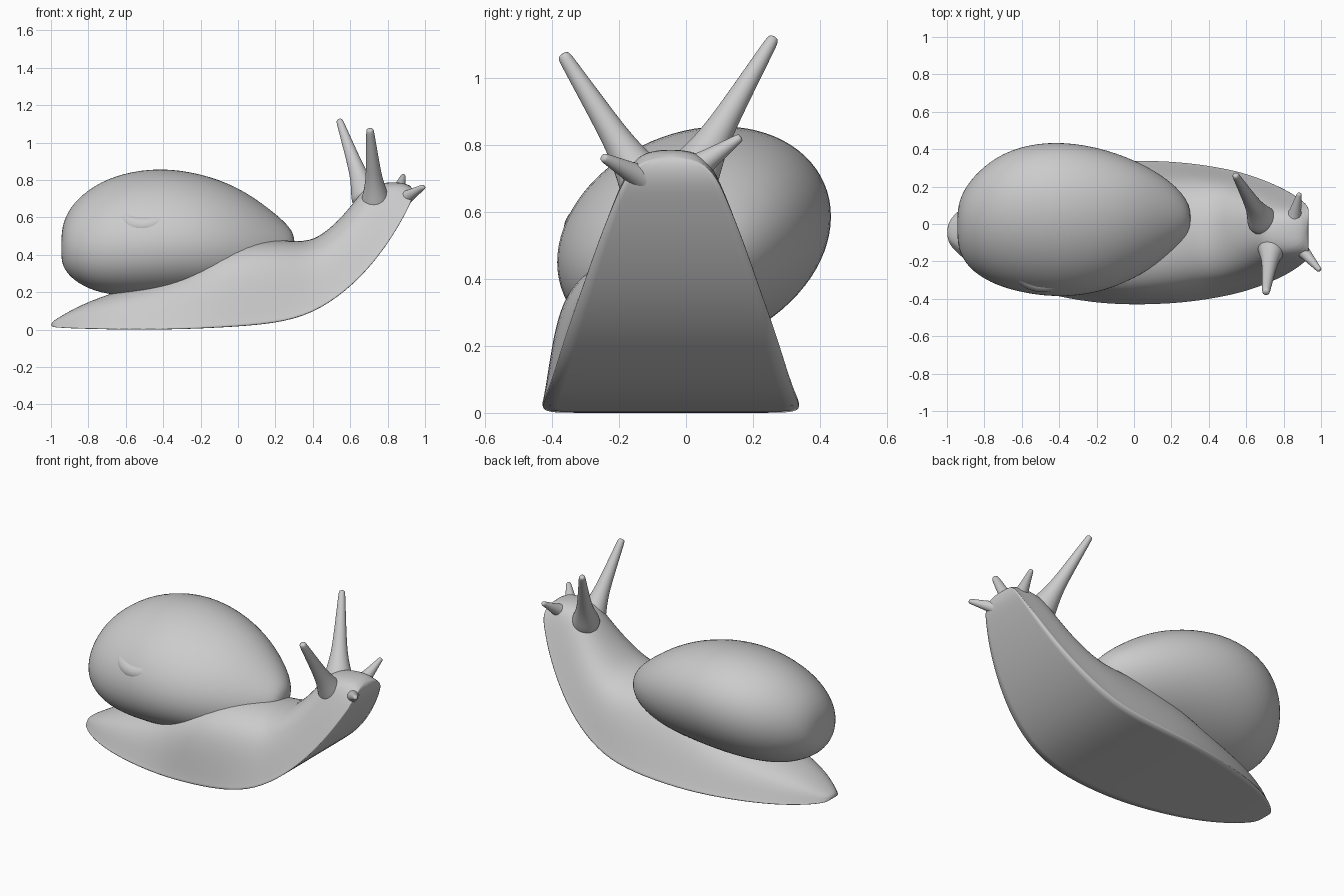
import bpy, bmesh, math
from mathutils import Vector

cube = bpy.data.objects.get("Cube")
if cube:
    bpy.data.objects.remove(cube)

GREY = (0.6, 0.6, 0.6, 1)
mat = bpy.data.materials.new("snail_grey")
mat.use_nodes = True
mat.diffuse_color = GREY
mat.node_tree.nodes["Principled BSDF"].inputs["Base Color"].default_value = GREY


def loft(name, rings, subdiv=2, sharp=()):
    """Skin closed rings of equal length; sharp lists ring indices to crease."""
    bm = bmesh.new()
    loops = [[bm.verts.new(p) for p in ring] for ring in rings]
    n = len(loops[0])
    crease = bm.edges.layers.float.new("crease_edge")
    for a, b in zip(loops, loops[1:]):
        for i in range(n):
            j = (i + 1) % n
            bm.faces.new((a[i], a[j], b[j], b[i]))
        for i in sharp:
            bm.edges.get((a[i], b[i]))[crease] = 0.8
    bm.faces.new(loops[0])
    bm.faces.new(loops[-1])
    bmesh.ops.recalc_face_normals(bm, faces=bm.faces)
    mesh = bpy.data.meshes.new(name)
    bm.to_mesh(mesh)
    bm.free()
    ob = bpy.data.objects.new(name, mesh)
    bpy.context.collection.objects.link(ob)
    mesh.materials.append(mat)
    mod = ob.modifiers.new("smooth", "SUBSURF")
    mod.levels = mod.render_levels = subdiv
    mesh.polygons.foreach_set("use_smooth", [True] * len(mesh.polygons))
    return ob


def tube(name, path, radii, sides=10):
    """Round tapering tube along a path."""
    pts = [Vector(p) for p in path]
    rings = []
    for k, p in enumerate(pts):
        d = pts[min(k + 1, len(pts) - 1)] - pts[max(k - 1, 0)]
        q = d.to_track_quat("Z", "Y")
        rings.append([p + q @ Vector((radii[k] * math.cos(t), radii[k] * math.sin(t), 0))
                      for t in (math.tau * i / sides for i in range(sides))])
    return loft(name, rings)


# Body: arched sections over a flat foot that lifts towards the head
# foot x, foot z, top x, top z, half width, sideways lean of the top
BODY = [(-1, .015, -1, .04, .045, 0), (-.96, .01, -.95, .07, .1, 0), (-.85, .005, -.85, .13, .19, 0),
        (-.65, 0, -.65, .21, .285, 0), (-.35, 0, -.35, .28, .36, 0), (-.1, .01, -.1, .47, .39, -.06),
        (.2, .03, .2, .49, .385, -.04), (.4, .085, .36, .47, .36, 0), (.58, .205, .45, .51, .325, 0),
        (.73, .36, .55, .6, .27, 0), (.84, .52, .63, .7, .215, 0), (.9, .63, .69, .775, .17, 0),
        (.935, .7, .8, .79, .14, 0), (.935, .76, .9, .785, .09, 0)]
ARCH = [(1, 0), (.97, .07), (.9, .3), (.82, .55), (.68, .8), (.38, .96), (0, 1)]
OUTLINE = ARCH + [(-s, h) for s, h in reversed(ARCH[:-1])] + [(-.5, 0), (0, 0), (.5, 0)]
rings = []
for fx, fz, tx, tz, w, lean in BODY:
    rings.append([(fx + (tx - fx) * h, -.045 + w * s + lean * h, fz + (tz - fz) * h)
                  for s, h in OUTLINE])
loft("body", rings, sharp=(0, 2 * len(ARCH) - 2))

# Shell: leaning oval sections along x
# x, y low, y high, z low, z high
SHELL = [(-.945, -.07, .05, .38, .5), (-.935, -.15, .13, .33, .58), (-.885, -.24, .23, .26, .68),
         (-.77, -.32, .345, .195, .78), (-.62, -.37, .42, .17, .845), (-.42, -.4, .45, .17, .875),
         (-.2, -.38, .42, .185, .845), (0, -.3, .35, .21, .77), (.15, -.2, .265, .26, .665),
         (.25, -.11, .18, .32, .58), (.305, -.04, .09, .4, .51)]
rings = []
for x, y0, y1, z0, z1 in SHELL:
    yc, zc, ry, rz = (y0 + y1) / 2, (z0 + z1) / 2, (y1 - y0) / 2, (z1 - z0) / 2
    rings.append([(x, yc + ry * math.cos(t), zc + rz * (.97 * math.sin(t) + .2 * math.cos(t)))
                  for t in (math.tau * i / 20 for i in range(20))])
loft("shell", rings)

# Low spiral whorl lying on the shell, winding in to the apex
axis = Vector((-.05, -.66, .75)).normalized()
side = Vector((1, 0, 0)) - axis * axis.x
side.normalize()
up = axis.cross(side)
apex = Vector((-.48, -.25, .69))
path, radii = [], []
for i in range(41):
    f = i / 40
    a = .6 + f * 2 * math.tau
    r = .19 * (1 - f) ** .8
    thick = .02 + .055 * (1 - f) * min(1, f * 6 + .2)
    path.append(apex + (side * math.cos(a) + up * math.sin(a)) * r
                - axis * (1.15 * r * r + .8 * thick - .006))
    radii.append(thick)
tube("shell_spiral", path, radii)

# Feelers: root point inside the head, tip point, root thickness, tip thickness
FEELERS = {"left_eye_stalk": ((.7, -.005, .67), (.54, .265, 1.125), .1, .018),
           "right_eye_stalk": ((.74, -.1, .65), (.705, -.37, 1.075), .095, .02),
           "left_mouth_feeler": ((.84, -.03, .69), (.885, .165, .825), .09, .012),
           "right_mouth_feeler": ((.83, -.06, .665), (.995, -.25, .765), .09, .013)}
for name, (root, tip, thick, thin) in FEELERS.items():
    root, tip = Vector(root), Vector(tip)
    steps = (0, .15, .32, .6, .95, 1)
    flare = (1, .75, .4, .22, .04, 0)
    tube(name, [root.lerp(tip, s) for s in steps],
         [thin + (thick - thin) * g for g in flare])
